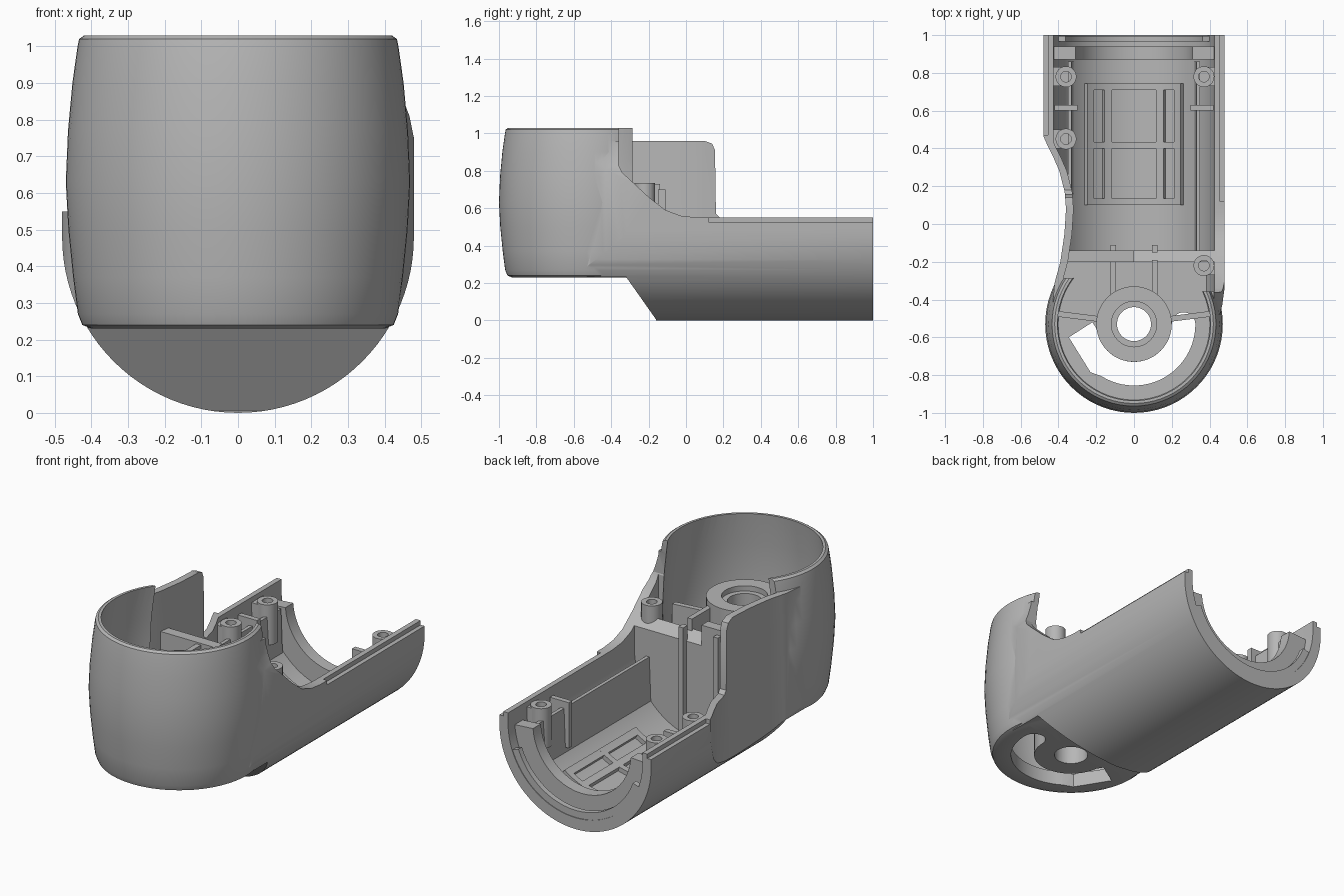
import bpy, bmesh, math
from mathutils import Vector

if "Cube" in bpy.data.objects:
    bpy.data.objects.remove(bpy.data.objects["Cube"])

grey = bpy.data.materials.new("plain_grey")
grey.use_nodes = True
GREY = (0.47, 0.47, 0.47, 1)
grey.diffuse_color = GREY
grey.node_tree.nodes["Principled BSDF"].inputs["Base Color"].default_value = GREY

CUP_Y = -0.53
AXIS_Z = 0.49


def make(name, bm):
    bmesh.ops.recalc_face_normals(bm, faces=bm.faces)
    mesh = bpy.data.meshes.new(name)
    bm.to_mesh(mesh)
    bm.free()
    mesh.materials.append(grey)
    obj = bpy.data.objects.new(name, mesh)
    bpy.context.collection.objects.link(obj)
    return obj


def prism(name, axis, pts, lo, hi):
    """Extrude a flat outline along one axis."""
    place = {"x": lambda a, b: (lo, a, b),
             "y": lambda a, b: (a, lo, b),
             "z": lambda a, b: (a, b, lo)}[axis]
    bm = bmesh.new()
    face = bm.faces.new([bm.verts.new(place(a, b)) for a, b in pts])
    new = bmesh.ops.extrude_face_region(bm, geom=[face])["geom"]
    shift = Vector([(hi - lo) * (axis == k) for k in "xyz"])
    bmesh.ops.translate(bm, vec=shift, verts=[v for v in new if isinstance(v, bmesh.types.BMVert)])
    return make(name, bm)


def box(name, x0, x1, y0, y1, z0, z1):
    return prism(name, "z", [(x0, y0), (x1, y0), (x1, y1), (x0, y1)], z0, z1)


def arc(r, a0, a1, cx, cy, n=24):
    angles = [math.radians(a0 + (a1 - a0) * i / n) for i in range(n + 1)]
    return [(cx + r * math.cos(t), cy + r * math.sin(t)) for t in angles]


def cylinder(name, x, y, r, z0, z1):
    return prism(name, "z", arc(r, 0, 352.5, x, y, 47), z0, z1)


def ring(name, r0, r1, a0, a1, y0, y1):
    """Arched rib that follows the trough."""
    pts = arc(r1, a0, a1, 0, AXIS_Z) + arc(r0, a1, a0, 0, AXIS_Z)
    return prism(name, "y", pts, y0, y1)


def lathe(name, profile):
    bm = bmesh.new()
    verts = [bm.verts.new((r, CUP_Y, z)) for r, z in profile]
    edges = [bm.edges.new(p) for p in zip(verts, verts[1:])]
    bmesh.ops.spin(bm, geom=verts + edges, cent=(0, CUP_Y, 0), axis=(0, 0, 1),
                   angle=math.tau, steps=72, use_duplicate=False)
    bmesh.ops.remove_doubles(bm, verts=bm.verts, dist=1e-5)
    return make(name, bm)


def combine(a, b, op):
    mod = a.modifiers.new("bool", "BOOLEAN")
    mod.operation, mod.object, mod.solver = op, b, "EXACT"
    bpy.context.view_layer.objects.active = a
    bpy.ops.object.modifier_apply(modifier=mod.name)
    bpy.data.objects.remove(b)


def cut(a, b):
    combine(a, b, "DIFFERENCE")


def u_section(name, r, cz, top, y0, y1):
    return prism(name, "y", arc(r, 180, 360, 0, cz, 48) + [(r, top), (-r, top)], y0, y1)


# Outer trough body with a U section, cut under the front, shoulder leaning into the cup
housing = u_section("housing_shell", 0.48, 0.48, 0.96, CUP_Y, 1)
cut(housing, prism("cutter", "y", [(0.6, 0.72), (0.48, 0.75), (0.468, 0.81), (0.445, 0.87),
                                   (0.425, 0.94), (0.42, 1.2), (0.6, 1.2)], -1, -0.3))
cut(housing, prism("cutter", "z", [(0.6, -0.6), (0.41, -0.6), (0.447, -0.51), (0.467, -0.43),
                                   (0.478, -0.35), (0.482, -0.28), (0.6, -0.28)], -0.1, 1.3))
cut(housing, prism("cutter", "x", [(-1, -0.1), (-0.16, -0.1), (-0.16, 0.005),
                                   (-0.32, 0.232), (-1, 0.232)], -1, 1))

# Waist pinched into the right side
waist = [(-0.4, -0.55), (-0.43, -0.42), (-0.42, -0.31), (-0.39, -0.2), (-0.368, -0.05),
         (-0.36, 0.08), (-0.367, 0.17), (-0.395, 0.28), (-0.43, 0.36), (-0.46, 0.42), (-0.482, 0.47)]
beyond = [(-0.7, 0.47), (-0.7, -0.55)]
cut(housing, prism("cutter", "z", waist + beyond, -0.2, 1.3))

# Barrel shaped cup
combine(housing, lathe("barrel", [
    (0, 0.23), (0.4, 0.23), (0.425, 0.24), (0.437, 0.27), (0.45, 0.37), (0.463, 0.5), (0.47, 0.63),
    (0.464, 0.77), (0.452, 0.9), (0.438, 1.0), (0.434, 1.02), (0.42, 1.03), (0, 1.03)]), "UNION")

# Rim heights: sweeping slope on the left, tall wall on the right
cut(housing, prism("cutter", "x", [
    (-0.3, 1.2), (-0.31, 1.03), (-0.35, 0.99), (-0.36, 0.95), (-0.36, 0.83), (-0.34, 0.79),
    (-0.2, 0.66), (-0.11, 0.59), (-0.03, 0.56), (0.06, 0.55), (1.1, 0.55), (1.1, 1.2)], 0, 1))
cut(housing, prism("cutter", "x", [
    (-0.29, 1.2), (-0.28, 1.01), (-0.275, 0.96), (0.1, 0.96), (0.14, 0.945), (0.155, 0.91),
    (0.16, 0.57), (0.18, 0.55), (1.1, 0.55), (1.1, 1.2)], -1, 0.001))

# Hollow trough and cup, leaving the cup floor and bulkhead standing
keep = [(-1, -0.1), (-1, 0.31), (-0.2, 0.31), (-0.2, 0.73), (-0.14, 0.73), (-0.14, -0.1)]
cavity = u_section("cavity", 0.425, AXIS_Z, 1.3, -0.357, 1.1)
cut(cavity, box("cutter", -1, -0.2, -1, -0.285, 0, 1.4))
cut(cavity, prism("cutter", "z", [(x + 0.04, y) for x, y in waist] + beyond, -0.2, 1.4))
bowl = lathe("bowl", [(0, 0.3), (0.4, 0.3), (0.425, 0.45), (0.435, 0.63), (0.425, 0.85),
                      (0.405, 1.03), (0.405, 1.2), (0, 1.2)])
for hollow in (cavity, bowl):
    cut(hollow, prism("cutter", "x", keep, -1, 1))
    cut(housing, hollow)

# Stepped outer rim of the trough
cut(housing, box("cutter", 0.455, 0.6, 0.12, 1.1, 0.525, 0.7))
cut(housing, box("cutter", -0.6, -0.455, 0.47, 1.1, 0.525, 0.7))

# Curved slot and hub hole through the cup floor
slot = [(-0.22, -0.52), (-0.345, -0.6), (-0.23, -0.785)] + arc(0.325, 238, 360, 0, CUP_Y)
slot += arc(0.0625, 0, 180, 0.2625, CUP_Y, 12)[1:] + arc(0.2, 360, 187, 0, CUP_Y)[1:]
cut(housing, prism("cutter", "z", slot, 0.1, 0.5))
cut(housing, cylinder("cutter", 0, CUP_Y, 0.09, 0.1, 0.5))

parts = [housing]

# Hub tube
hub = cylinder("hub", 0, CUP_Y, 0.2, 0.24, 0.75)
cut(hub, cylinder("cutter", 0, CUP_Y, 0.09, 0, 1))
cut(hub, cylinder("cutter", 0, CUP_Y, 0.12, 0.72, 1))
parts.append(hub)

# Screw bosses joined to the wall by a block
for i, (x, y, top) in enumerate([(-0.36, 0.78, 0.53), (0.37, 0.78, 0.53),
                                 (-0.36, 0.45, 0.53), (0.37, -0.22, 0.735)]):
    boss = cylinder(f"screw_boss_{i}", x, y, 0.055, 0.3, top)
    wall = math.copysign(0.43, x)
    combine(boss, box("block", min(x, wall), max(x, wall), y - 0.05, y + 0.05, 0.32, min(top, 0.6) - 0.01),
            "UNION")
    cut(boss, cylinder("cutter", x, y, 0.028, top - 0.12, top + 0.1))
    parts.append(boss)

# Ribs between hub and bulkhead, and out to the cup wall
for side, s, start in (("left", 1, -0.15), ("right", -1, 0.16)):
    x = s * 0.11
    parts.append(box(f"hub_rib_{side}", x - 0.015, x + 0.015, -0.38, -0.19, 0.3, 0.72))
    web = [(0.17, -0.49), (0.41, -0.46), (0.41, -0.49), (0.17, -0.52)]
    parts.append(prism(f"hub_web_{side}", "z", [(s * a, b) for a, b in web], 0.3, 0.62))
    # Inner side panels of the trough with an upright rib
    panel = [(0.32, 0.2), (0.34, 0.2), (0.35, 0.46), (0.33, 0.46)]
    parts.append(prism(f"side_panel_{side}", "y", [(s * a, b) for a, b in panel], start, 0.86))
    upright = [(0.3, 0.24), (0.34, 0.24), (0.42, 0.44), (0.42, 0.5), (0.3, 0.5)]
    parts.append(prism(f"upright_{side}", "y", [(s * a, b) for a, b in upright], 0.6, 0.63))
    # Bulkhead stiffeners
    parts.append(box(f"bulkhead_rib_{side}", x - 0.015, x + 0.015, -0.15, -0.11, 0.1, 0.7))

# End flange and thick lip at the open end
parts.append(ring("end_flange", 0.31, 0.44, 184, 356, 0.87, 0.94))
parts.append(ring("end_lip", 0.385, 0.44, 200, 340, 0.965, 0.996))

# Raised grid on the trough floor
for k, a in enumerate((235, 250, 290, 305)):
    parts.append(ring(f"floor_rail_{k}", 0.4, 0.44, a - 3, a + 3, 0.1, 0.74))
for k, y in enumerate((0.1, 0.4, 0.71)):
    parts.append(ring(f"floor_cross_{k}", 0.4, 0.44, 232, 308, y, y + 0.035))

# Smooth shading with crisp edges
bpy.ops.object.select_all(action="DESELECT")
for obj in parts:
    obj.select_set(True)
bpy.context.view_layer.objects.active = housing
bpy.ops.object.shade_smooth_by_angle(angle=math.radians(25))
